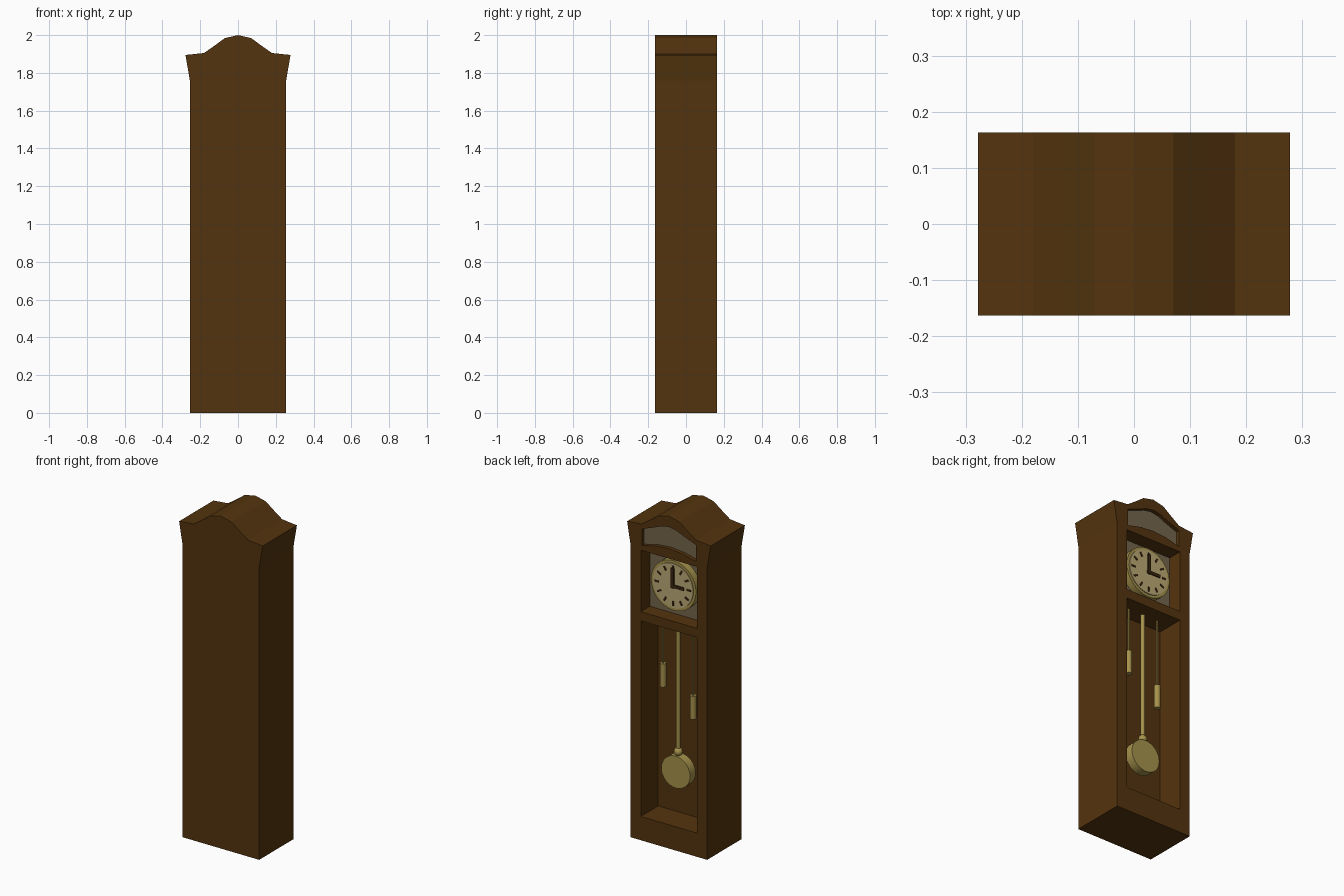
import bpy, bmesh, math
from mathutils import Matrix, Vector

if "Cube" in bpy.data.objects:
    bpy.data.objects.remove(bpy.data.objects["Cube"])


def mat(name, r, g, b):
    m = bpy.data.materials.new(name)
    lin = [((c / 255 + 0.055) / 1.055) ** 2.4 if c > 10 else c / 3294 for c in (r, g, b)]
    m.diffuse_color = (*lin, 1)
    m.use_nodes = True
    m.node_tree.nodes["Principled BSDF"].inputs["Base Color"].default_value = m.diffuse_color
    return m


WOOD = mat("walnut_wood", 84, 52, 14)
PLATE = mat("grey_plate", 116, 101, 76)
BRASS = mat("brass", 166, 147, 76)
CREAM = mat("dial_cream", 186, 168, 116)
DARK = mat("dark_hands", 58, 38, 16)


def finish(bm, name, material, smooth=False):
    bmesh.ops.recalc_face_normals(bm, faces=bm.faces)
    me = bpy.data.meshes.new(name)
    bm.to_mesh(me)
    bm.free()
    ob = bpy.data.objects.new(name, me)
    bpy.context.collection.objects.link(ob)
    me.materials.append(material)
    if smooth:
        bpy.context.view_layer.objects.active = ob
        ob.select_set(True)
        bpy.ops.object.shade_smooth_by_angle(angle=math.radians(35))
        ob.select_set(False)
    return ob


def prism(name, pts, y0, y1, material):
    """Extrude an x-z outline along y."""
    bm = bmesh.new()
    f = bm.faces.new([bm.verts.new((x, y0, z)) for x, z in pts])
    r = bmesh.ops.extrude_face_region(bm, geom=[f])
    bmesh.ops.translate(bm, vec=(0, y1 - y0, 0),
                        verts=[v for v in r["geom"] if isinstance(v, bmesh.types.BMVert)])
    return finish(bm, name, material)


def rect(x, z0, z1):
    return [(-x, z0), (x, z0), (x, z1), (-x, z1)]


def rod(name, p0, p1, r, material, seg=16):
    a, b = Vector(p0), Vector(p1)
    bm = bmesh.new()
    m = Matrix.Translation((a + b) / 2) @ (b - a).to_track_quat("Z", "Y").to_matrix().to_4x4()
    bmesh.ops.create_cone(bm, cap_ends=True, segments=seg, radius1=r, radius2=r,
                          depth=(b - a).length, matrix=m)
    return finish(bm, name, material, True)


def mirrored(half):
    """Half outline from right end to the middle, mirrored to the left."""
    return half + [(-x, z) for x, z in reversed(half[:-1])]


# Case with flared head and swan-curve top
case = prism("case", mirrored([(0.255, 0), (0.255, 1.76), (0.278, 1.895), (0.18, 1.905),
                               (0.13, 1.94), (0.07, 1.984), (0, 2.0)]), -0.163, 0.163, WOOD)

# Openings: pendulum chamber, dial chamber, arched pane
arch = (mirrored([(0.18, 1.775), (0.18, 1.875), (0.1, 1.905), (0.05, 1.926), (0, 1.935)])
        + [(-0.09, 1.797), (0, 1.805), (0.09, 1.797)])
for name, pts, depth in (("chamber_cut", rect(0.187, 0.143, 1.32), -0.003),
                         ("dial_cut", rect(0.187, 1.375, 1.745), 0.07),
                         ("arch_cut", arch, 0.135)):
    cutter = prism(name, pts, depth, 0.25, WOOD)
    mod = case.modifiers.new(name, "BOOLEAN")
    mod.operation, mod.solver, mod.object = "DIFFERENCE", "EXACT", cutter
    cutter.hide_render = True
    cutter.hide_viewport = True

# Grey plates at the back of the upper recesses
prism("dial_plate", rect(0.187, 1.375, 1.745), 0.068, 0.076, PLATE)
prism("arch_plate", arch, 0.133, 0.141, PLATE)

# Dial
DZ = 1.566
rod("dial_rim", (0, 0.076, DZ), (0, 0.119, DZ), 0.15, BRASS, 32)
rod("dial_face", (0, 0.118, DZ), (0, 0.124, DZ), 0.134, CREAM, 32)


def bar(name, angle, r0, r1, w, y1):
    """Flat radial bar on the dial, angle clockwise as seen by the viewer."""
    d = Vector((-math.sin(angle), math.cos(angle)))
    n = Vector((d.y, -d.x)) * w / 2
    c = Vector((0, DZ))
    pts = [c + d * r0 - n, c + d * r0 + n, c + d * r1 + n, c + d * r1 - n]
    prism(name, [tuple(p) for p in pts], 0.123, y1, DARK)


for i in range(12):
    bar("hour_mark", i * math.pi / 6, 0.092, 0.12, 0.011, 0.127)
bar("minute_hand", 0, -0.012, 0.108, 0.018, 0.133)
bar("hour_hand", math.pi / 2, -0.012, 0.075, 0.018, 0.131)

# Pendulum
rod("pendulum_rod", (0, 0.073, 0.5), (0, 0.073, 1.33), 0.012, BRASS)
rod("pendulum_bob", (0, 0.045, 0.435), (0, 0.098, 0.435), 0.096, BRASS, 32)
bm = bmesh.new()
bmesh.ops.create_uvsphere(bm, u_segments=16, v_segments=10, radius=0.025,
                          matrix=Matrix.Translation((0, 0.073, 0.55)))
finish(bm, "pendulum_collar", BRASS, True)

# Hanging weights
for x, z in ((0.1, 0.918), (-0.1, 0.777)):
    rod("weight_cord", (x, 0.075, z + 0.1), (x, 0.075, 1.33), 0.006, BRASS, 10)
    rod("weight", (x, 0.075, z), (x, 0.075, z + 0.14), 0.018, BRASS)
